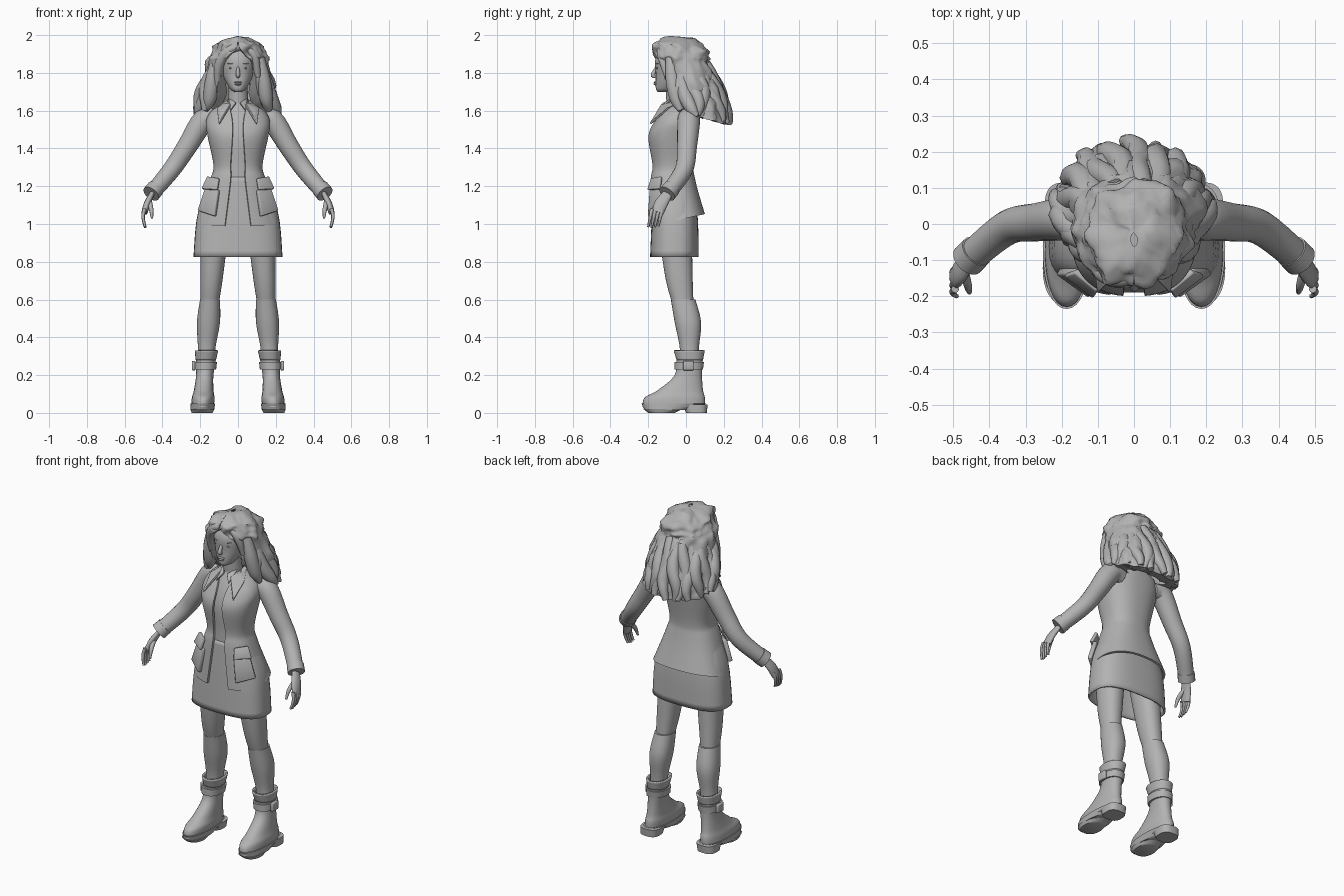
import bpy, bmesh, math
from mathutils import Vector, Euler, noise

cube = bpy.data.objects.get("Cube")
if cube:
    bpy.data.objects.remove(cube, do_unlink=True)

clay = bpy.data.materials.new("clay grey")
clay.use_nodes = True
grey = (0.45, 0.45, 0.45, 1)
clay.diffuse_color = grey
clay.node_tree.nodes["Principled BSDF"].inputs["Base Color"].default_value = grey


def finish(name, bm, angle=50):
    """Turn the bmesh into a shaded object."""
    bmesh.ops.recalc_face_normals(bm, faces=bm.faces)
    mesh = bpy.data.meshes.new(name)
    bm.to_mesh(mesh)
    bm.free()
    mesh.materials.append(clay)
    part = bpy.data.objects.new(name, mesh)
    bpy.context.collection.objects.link(part)
    bpy.ops.object.select_all(action='DESELECT')
    part.select_set(True)
    bpy.context.view_layer.objects.active = part
    bpy.ops.object.shade_smooth_by_angle(angle=math.radians(angle))
    return part


def spline(rows, steps=5):
    """Catmull-Rom curve through rows of numbers."""
    last = len(rows) - 1
    result = []
    for i in range(last):
        before, start, end, after = (rows[min(max(k, 0), last)] for k in range(i - 1, i + 3))
        for step in range(steps):
            t = step / steps
            row = []
            for a, b, c, d in zip(before, start, end, after):
                cubic = 3 * (b - c) + d - a
                square = 2 * a - 5 * b + 4 * c - d
                row.append(b + t / 2 * (c - a + t * (square + t * cubic)))
            result.append(row)
    return result + [list(rows[last])]


def bridge(bm, loops, bottom=True, top=True):
    """Join closed loops with quads and cap the ends."""
    rings = [[bm.verts.new(point) for point in loop] for loop in loops]
    count = len(rings[0])
    for lower, upper in zip(rings, rings[1:]):
        for i in range(count):
            j = (i + 1) % count
            bm.faces.new((lower[i], lower[j], upper[j], upper[i]))
    if bottom:
        bm.faces.new(rings[0])
    if top:
        bm.faces.new(rings[-1])


def oval(x, half, front, back, z, angle, power, tilt=0):
    """Point on a superellipse; angle zero faces the front."""
    sine, cosine = math.sin(angle), math.cos(angle)
    across = math.copysign(abs(sine) ** (2 / power), sine) * half
    depth = math.copysign(abs(cosine) ** (2 / power), cosine) * (front - back) / 2
    return Vector((x + across, (front + back) / 2 + depth, z + tilt * depth))


def loft(name, rows, centre=lambda z: 0, sides=32, power=2.2, hollow=False):
    """Upright body; rows are height, half width, front, back."""
    bm = bmesh.new()
    turns = [math.tau * i / sides for i in range(sides)]
    bridge(bm, [[oval(centre(z), half, front, back, z, turn, power) for turn in turns]
                for z, half, front, back in spline(rows)], not hollow, not hollow)
    part = finish(name, bm)
    if hollow:
        part.modifiers.new("thickness", 'SOLIDIFY').thickness = 0.01
    return part


def wrap(name, rows, thick, level, sag, sides=60, power=2.4, rough=0):
    """Shell open at the front; rows are height, half width, front, back, gap.
    Below the level, loops tilt more and more."""
    bm = bmesh.new()
    loops = []
    for z, half, front, back, gap in spline(rows):
        start = math.asin(min(max(gap / half, 0.01), 1) ** (power / 2))
        turns = [start + (math.tau - 2 * start) * i / sides for i in range(sides + 1)]
        wall = min(thick, half / 2)
        tilt = sag * min(z - level, 0)
        outer = [oval(0, half, front, back, z, turn, power, tilt) for turn in turns]
        inner = [oval(0, half - wall, front + wall, back - wall, z, turn, power, tilt)
                 for turn in reversed(turns)]
        loops.append(outer + inner)
    bridge(bm, loops)
    if rough:
        for vert in bm.verts:
            outward = Vector((vert.co.x, vert.co.y, 0)).normalized()
            spot = vert.co * 16
            vert.co += outward * rough * (noise.noise(spot) + noise.noise(spot * 2.3) / 2)
            vert.co.z += rough / 2 * noise.noise(spot.yzx)
    return finish(name, bm)


def tube(name, rows, sides=14, flat=1):
    """Swept limb; rows are x, y, z, radius."""
    path = spline(rows)
    last = len(path) - 1
    bm = bmesh.new()
    loops = []
    for i, (x, y, z, radius) in enumerate(path):
        ahead, behind = Vector(path[min(i + 1, last)][:3]), Vector(path[max(i - 1, 0)][:3])
        axis = (ahead - behind).normalized()
        wide = axis.cross(Vector((0, 1, 0.05))).normalized()
        deep = axis.cross(wide)
        turns = [math.tau * k / sides for k in range(sides)]
        loops.append([Vector((x, y, z)) + radius * (wide * math.cos(turn) * flat + deep * math.sin(turn))
                      for turn in turns])
    bridge(bm, loops)
    return finish(name, bm)


def ball(name, place, size, turn=0):
    bm = bmesh.new()
    bmesh.ops.create_uvsphere(bm, u_segments=20, v_segments=12, radius=1)
    spin = Euler((0, 0, turn)).to_matrix()
    for vert in bm.verts:
        vert.co = Vector(place) + spin @ (vert.co * Vector(size))
    return finish(name, bm)


def slab(name, outline, thick):
    """Flat panel with softened edges."""
    bm = bmesh.new()
    bm.faces.new([bm.verts.new(point) for point in outline])
    part = finish(name, bm)
    solid = part.modifiers.new("thickness", 'SOLIDIFY')
    solid.thickness, solid.offset = thick, 0
    edge = part.modifiers.new("soft edge", 'BEVEL')
    edge.width, edge.segments = thick / 4, 2
    return part


def flip(rows, sign):
    """Mirror points to one side of the body."""
    return [(sign * x, *rest) for x, *rest in rows]


# Head and face
loft("head", [(1.7, .02, -.15, -.08), (1.72, .045, -.16, -.04), (1.79, .08, -.16, .03),
              (1.88, .09, -.16, .06), (1.97, .04, -.1, 0)])
tube("neck", [(0, -.04, 1.56, .06), (0, -.06, 1.73, .05)])
tube("nose", [(0, -.15, 1.84, .006), (0, -.175, 1.79, .012), (0, -.16, 1.78, .008)])
ball("upper_lip", (0, -.16, 1.75), (.022, .011, .005))
ball("lower_lip", (0, -.16, 1.74), (.018, .012, .006))

# Hair volume, fringe and hanging curls
wrap("hair", [(1.56, .2, -.02, .21, .15), (1.66, .2, -.1, .21, .11), (1.84, .165, -.15, .135, .08),
              (1.89, .15, -.175, .12, .05), (1.93, .13, -.18, .1, .01), (1.97, .09, -.16, .06, 0),
              (1.99, .02, -.08, -.02, 0)],
     thick=.07, level=1.8, sag=1.3, power=2, rough=.026)
tube("right_fringe", [(.04, -.14, 1.94, .015), (-.05, -.15, 1.92, .025), (-.1, -.12, 1.84, .025),
                      (-.11, -.09, 1.74, .015)])
tube("left_fringe", [(.03, -.14, 1.94, .012), (.085, -.13, 1.89, .022), (.105, -.1, 1.78, .015)])
curls = 17
for i in range(curls):
    heading = math.radians(65 + 230 * i / (curls - 1))
    fall = .22 + .05 * (1 - math.cos(heading))
    strand = []
    for k in range(7):
        t = k / 6
        reach = .1 + .075 * math.sin(1.5 * t) + .008 * math.sin(5 * t + 2 * i)
        sway = heading + .12 * math.sin(6 * t + 1.7 * i)
        strand.append(((1.04 + .12 * t) * reach * math.sin(sway) - .01, .05 * t - reach * math.cos(sway),
                       1.85 - fall * t, .028 + .01 * math.sin(3 * t) - .013 * t ** 4))
    tube("curl", strand, sides=8)

# Shirt, skirt and open jacket
loft("shirt", [(1.2, .14, -.17, .03), (1.31, .11, -.17, .02), (1.45, .14, -.175, .04),
               (1.55, .13, -.15, .05), (1.65, .05, -.1, 0)])
loft("skirt", [(.825, .236, -.19, .067), (1.06, .212, -.18, .06), (1.25, .13, -.17, .02)],
     sides=40, power=2.7, hollow=True)
wrap("jacket", [(1.02, .22, -.2, .1, .07), (1.23, .15, -.19, .05, .04), (1.31, .13, -.18, .04, .04),
                (1.46, .16, -.2, .06, .03), (1.54, .17, -.17, .07, .03), (1.6, .14, -.13, .07, .04),
                (1.64, .07, -.11, .04, .04)], thick=.012, level=1.2, sag=-1.2)

for side, s in (("left", 1), ("right", -1)):
    # Locks beside the face and over the shoulder
    tube(side + "_face_lock", flip([(.11, -.08, 1.88, .03), (.135, -.07, 1.76, .038), (.15, -.05, 1.66, .035),
                                    (.17, -.03, 1.6, .012)], s))
    tube(side + "_shoulder_lock", flip([(.13, -.03, 1.82, .03), (.16, -.01, 1.7, .04), (.2, .03, 1.61, .032),
                                        (.22, .06, 1.57, .01)], s))

    # Eyes, collars and pockets
    ball(side + "_eye", (s * .034, -.146, 1.826), (.015, .012, .007))
    ball(side + "_brow", (s * .036, -.149, 1.85), (.022, .01, .004), s * .3)
    slab(side + "_jacket_collar", flip([(.05, .02, 1.66), (.04, -.13, 1.63), (.1, -.19, 1.53),
                                        (.11, -.1, 1.61)], s), .012)
    slab(side + "_shirt_collar", flip([(.05, -.06, 1.67), (.01, -.12, 1.64), (.04, -.15, 1.6)], s), .008)
    slab(side + "_pocket", flip([(.1, -.185, 1.18), (.17, -.13, 1.19), (.21, -.13, 1.07),
                                 (.12, -.195, 1.04)], s), .024)
    slab(side + "_pocket_flap", flip([(.1, -.18, 1.24), (.16, -.13, 1.25), (.19, -.14, 1.185),
                                      (.11, -.2, 1.18)], s), .018)

    # Sleeve and cuff
    tube(side + "_sleeve", flip([(.11, .015, 1.55, .05), (.18, .015, 1.55, .06), (.27, .005, 1.41, .053),
                                 (.35, -.01, 1.29, .048), (.45, -.09, 1.17, .043)], s), sides=20)
    tube(side + "_cuff", flip([(.435, -.075, 1.19, .047), (.46, -.1, 1.16, .048)], s), sides=20)

    # Hand with curled fingers
    tube(side + "_palm", flip([(.45, -.09, 1.17, .025), (.48, -.13, 1.11, .035), (.495, -.15, 1.06, .032)], s),
         flat=.5)
    for k in range(4):
        y = .018 * k - .18
        tip = .98 + .005 * abs(k - 1)
        knuckle = 1.08
        finger = []
        for t in (0, .4, .8, 1):
            bend = .01 * math.sin(math.pi * t)
            finger.append((.495 + bend - .005 * t, y - .02 * t, knuckle + (tip - knuckle) * t, .011 - .005 * t))
        tube(side + "_finger", flip(finger, s), sides=8)
    tube(side + "_thumb", flip([(.47, -.13, 1.12, .014), (.46, -.17, 1.08, .012), (.455, -.19, 1.03, .006)], s),
         sides=8)

    # Leg and sock, leaning outwards to the foot
    def stance(z):
        return s * (.19 - .07 * z)

    loft(side + "_leg", [(.57, .047, -.07, .04), (.72, .06, -.11, .035), (1, .075, -.15, .03)], stance)
    loft(side + "_sock", [(.28, .044, -.03, .065), (.36, .048, -.035, .07), (.48, .061, -.06, .08),
                          (.6, .053, -.08, .05)], stance)

    # Boot with cuff, strap, buckle and sole
    loft(side + "_boot", [(.03, .06, -.23, .1), (.08, .06, -.22, .1), (.12, .052, -.15, .09),
                          (.2, .046, -.06, .085), (.3, .055, -.05, .09)], stance)
    loft(side + "_boot_cuff", [(.28, .054, -.05, .09), (.33, .062, -.065, .1)], stance, hollow=True)
    loft(side + "_strap", [(.23, .058, -.06, .09), (.27, .06, -.06, .095)], stance)
    bottom, top, near, far = .225, .275, -.015, .04
    slab(side + "_buckle", [(s * .235, y, z) for y, z in
                            ((near, bottom), (far, bottom), (far, top), (near, top))], .018)
    loft(side + "_sole", [(.015, .062, -.22, .02), (.05, .066, -.235, .11)], stance)
    loft(side + "_heel", [(0, .056, 0, .11), (.045, .06, -.02, .115)], stance, power=2.8)
    loft(side + "_toe_sole", [(0, .055, -.2, -.06), (.02, .064, -.225, -.02)], stance)
